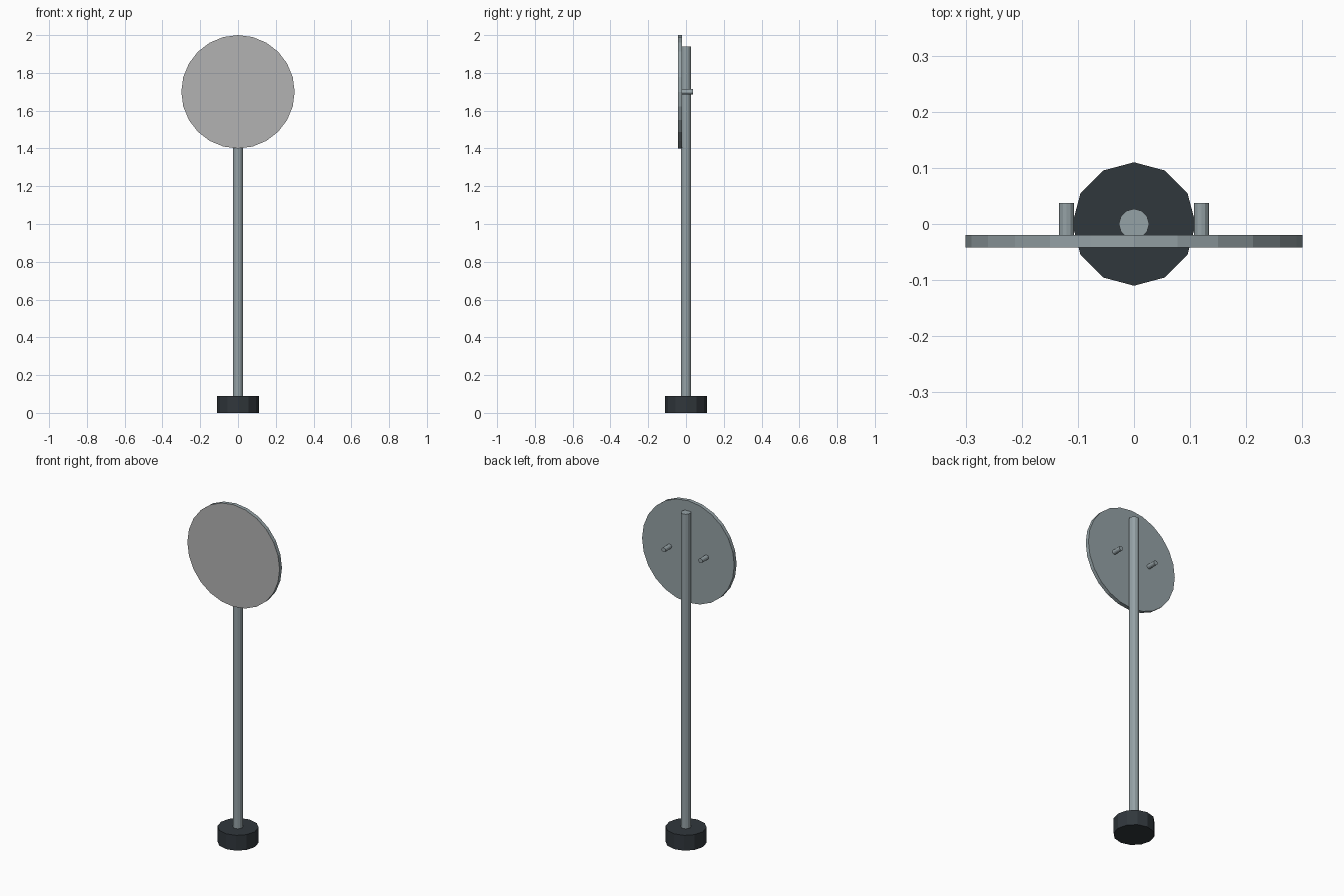
import bpy
from math import pi

if "Cube" in bpy.data.objects:
    bpy.data.objects.remove(bpy.data.objects["Cube"])


def material(name, color):
    m = bpy.data.materials.new(name)
    m.diffuse_color = (*color, 1)
    m.use_nodes = True
    m.node_tree.nodes["Principled BSDF"].inputs["Base Color"].default_value = m.diffuse_color
    return m


steel = material("steel", (0.30, 0.36, 0.38))
rubber = material("dark_rubber", (0.03, 0.038, 0.045))
face_grey = material("face_grey", (0.45, 0.45, 0.45))


def cylinder(name, sides, radius, depth, loc, mat, along_y=False):
    bpy.ops.mesh.primitive_cylinder_add(vertices=sides, radius=radius, depth=depth, location=loc)
    ob = bpy.context.object
    ob.name = name
    ob.data.materials.append(mat)
    if along_y:
        ob.rotation_euler.x = pi / 2
        bpy.ops.object.transform_apply(location=False, rotation=True, scale=False)
    return ob


# Weighted foot and post
cylinder("base", 12, 0.11, 0.09, (0, 0, 0.045), rubber)
cylinder("pole", 12, 0.027, 1.85, (0, 0, 1.015), steel)

# Round sign plate with a plain grey front face
plate = cylinder("sign_plate", 24, 0.30, 0.022, (0, -0.031, 1.70), steel, True)
plate.data.materials.append(face_grey)
for p in plate.data.polygons:
    if p.normal.y < -0.9:
        p.material_index = 1

# Mounting pegs on the back of the plate
for side, x in (("left", -0.12), ("right", 0.12)):
    cylinder("peg_" + side, 12, 0.0135, 0.062, (x, 0.006, 1.70), steel, True)
